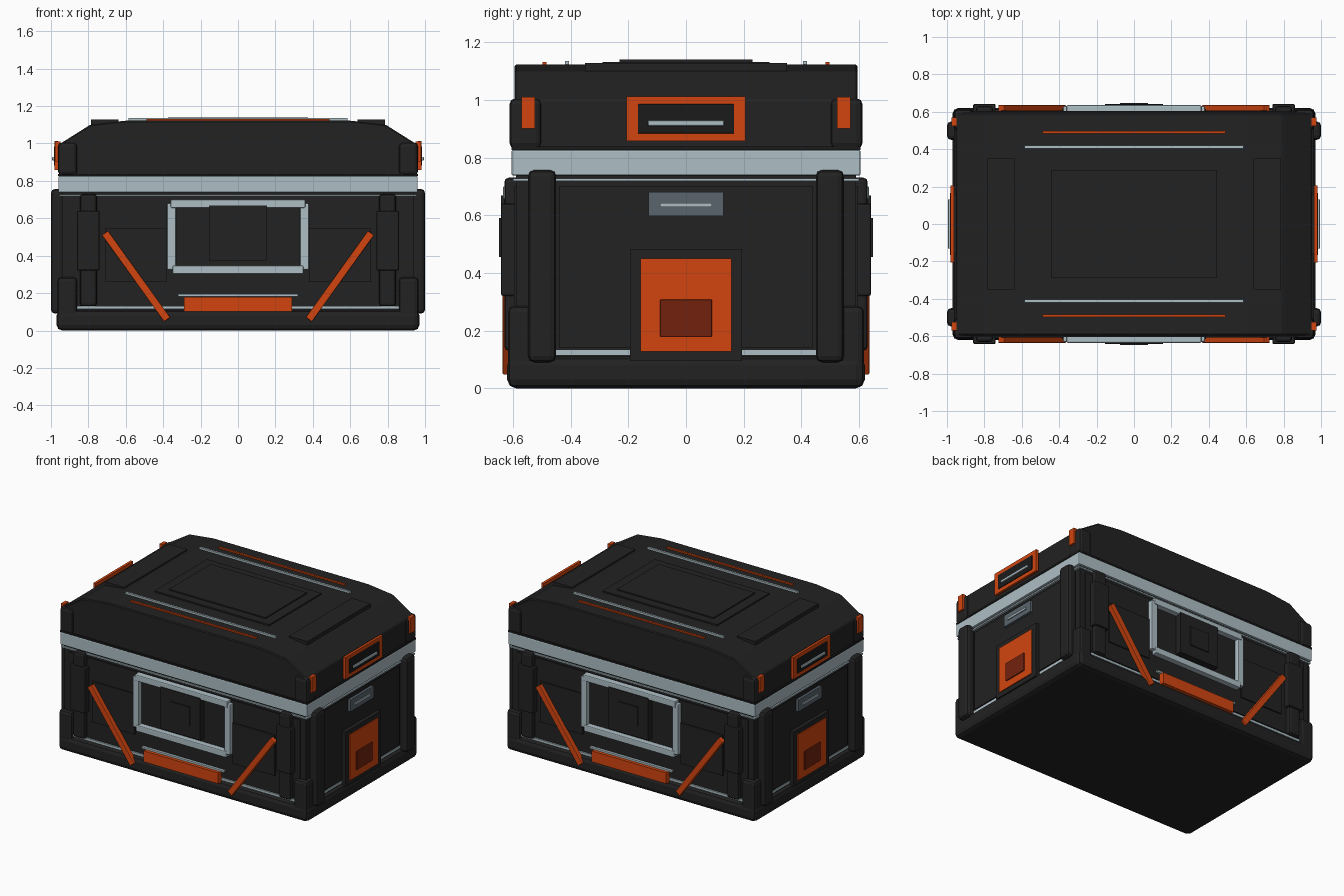
import bpy, bmesh, math
from mathutils import Matrix, Vector

cube = bpy.data.objects.get("Cube")
if cube:
    bpy.data.objects.remove(cube, do_unlink=True)


def material(name, rgb):
    m = bpy.data.materials.new(name)
    m.use_nodes = True
    m.diffuse_color = (*rgb, 1)
    bsdf = m.node_tree.nodes["Principled BSDF"]
    bsdf.inputs["Base Color"].default_value = (*rgb, 1)
    bsdf.inputs["Roughness"].default_value = 0.6
    return m


BLACK = material("charcoal", (0.016, 0.016, 0.016))
DARK = material("deep charcoal", (0.011, 0.011, 0.011))
ORANGE = material("orange", (0.65, 0.06, 0.005))
RUST = material("dark rust", (0.17, 0.016, 0.004))
SILVER = material("silver", (0.42, 0.52, 0.56))
STEEL = material("blue steel", (0.10, 0.13, 0.155))


def finish(name, bm, mat, bevel=0, segments=2):
    if bevel:
        bmesh.ops.bevel(bm, geom=bm.edges[:], offset=bevel, segments=segments,
                        profile=0.5, affect='EDGES')
    bmesh.ops.recalc_face_normals(bm, faces=bm.faces[:])
    mesh = bpy.data.meshes.new(name)
    bm.to_mesh(mesh)
    bm.free()
    mesh.materials.append(mat)
    ob = bpy.data.objects.new(name, mesh)
    bpy.context.collection.objects.link(ob)
    return ob


def box(name, mat, x, y, z, bevel=0, tilt=0):
    """Box from three (low, high) ranges, optionally tilted about y."""
    lo, hi = Vector((x[0], y[0], z[0])), Vector((x[1], y[1], z[1]))
    bm = bmesh.new()
    bmesh.ops.create_cube(bm, size=1)
    bmesh.ops.scale(bm, vec=hi - lo, verts=bm.verts)
    if bevel:
        bmesh.ops.bevel(bm, geom=bm.edges[:], offset=bevel, segments=2,
                        profile=0.5, affect='EDGES')
    bmesh.ops.transform(bm, matrix=Matrix.Translation((lo + hi) / 2)
                        @ Matrix.Rotation(tilt, 4, 'Y'), verts=bm.verts)
    return finish(name, bm, mat)


def flip(r, s):
    return r if s > 0 else (-r[1], -r[0])


def mid(w):
    return (-w, w)


def mirrored(name, mat, x, y, z, bevel=0, tilt=0, mx=True, my=True):
    """Repeat a box across the chosen mirror planes."""
    for sx in ((1, -1) if mx else (1,)):
        for sy in ((1, -1) if my else (1,)):
            tag = ("_left" if sx > 0 else "_right") if mx else ""
            tag += ("_back" if sy > 0 else "_front") if my else ""
            box(name + tag, mat, flip(x, sx), flip(y, sy), z, bevel, tilt * sx)


def face_part(name, mat, x, y, z, bevel=0):
    """Centred part on the front and back."""
    mirrored(name, mat, mid(x), y, z, bevel, mx=False)


def end_part(name, mat, x, y, z, bevel=0):
    """Centred part on the left and right ends."""
    mirrored(name, mat, x, mid(y), z, bevel, my=False)


# Main shell
box("base", BLACK, mid(0.97), mid(0.62), (0, 0.11), 0.03)
box("body", BLACK, mid(0.94), mid(0.59), (0.08, 0.74))
box("trim_lower", SILVER, mid(0.945), mid(0.6), (0.115, 0.132))
box("trim_upper", SILVER, mid(0.955), mid(0.6), (0.718, 0.728))
box("band", SILVER, mid(0.96), mid(0.605), (0.738, 0.826), 0.005)
box("band_seal", DARK, mid(0.962), mid(0.605), (0.826, 0.838))

# Lid: half profile mirrored and extruded front to back
half = [(0.95, 0.83), (0.95, 1.0), (0.925, 1.015), (0.79, 1.1), (0.6, 1.122)]
outline = half + [(-x, z) for x, z in reversed(half)]
bm = bmesh.new()
face = bm.faces.new([bm.verts.new((x, -0.595, z)) for x, z in outline])
out = bmesh.ops.extrude_face_region(bm, geom=[face])
bmesh.ops.translate(bm, vec=(0, 1.19, 0),
                    verts=[v for v in out["geom"] if isinstance(v, bmesh.types.BMVert)])
finish("lid", bm, BLACK, 0.006, 1)

# Lid top plates and stripes
mirrored("lid_end_plate", BLACK, (0.64, 0.785), mid(0.35), (1.1, 1.127), my=False)
box("lid_plate", BLACK, mid(0.445), mid(0.29), (1.11, 1.132))
box("lid_inner_plate", BLACK, mid(0.375), mid(0.23), (1.12, 1.14))
face_part("lid_silver_stripe", SILVER, 0.585, (0.405, 0.42), (1.115, 1.135))
face_part("lid_orange_stripe", ORANGE, 0.49, (0.484, 0.498), (1.115, 1.131))

# Corner guards and posts
mirrored("lid_corner", BLACK, (0.86, 0.962), (0.5, 0.612), (0.83, 1.005), 0.02)
mirrored("lid_corner_tab", ORANGE, (0.95, 0.975), (0.523, 0.57), (0.9, 1.01))
mirrored("base_corner", BLACK, (0.86, 0.965), (0.52, 0.617), (0.03, 0.285), 0.02)
mirrored("end_post", BLACK, (0.93, 1.0), (0.45, 0.548), (0.09, 0.757), 0.022)
mirrored("face_post", BLACK, (0.755, 0.845), (0.57, 0.63), (0.13, 0.73), 0.015)
mirrored("post_clamp", BLACK, (0.74, 0.86), (0.58, 0.642), (0.32, 0.64), 0.008)

# Front and back panels
face_part("face_panel", BLACK, 0.9, (0.58, 0.597), (0.14, 0.7))
mirrored("side_panel", BLACK, (0.38, 0.71), (0.59, 0.606), (0.26, 0.545))
mirrored("brace", ORANGE, (0.525, 0.565), (0.6, 0.636), (0.005, 0.575), 0.004,
         tilt=math.atan2(0.33, 0.46))
face_part("frame_top", SILVER, 0.36, (0.59, 0.635), (0.655, 0.7), 0.006)
face_part("frame_bottom", SILVER, 0.35, (0.59, 0.635), (0.302, 0.347), 0.006)
mirrored("frame_side", SILVER, (0.332, 0.38), (0.59, 0.63), (0.325, 0.68), 0.006)
face_part("latch_plate", BLACK, 0.155, (0.59, 0.641), (0.375, 0.668))
face_part("latch_boss", BLACK, 0.075, (0.63, 0.648), (0.455, 0.59))
face_part("kick_bar", ORANGE, 0.29, (0.59, 0.634), (0.103, 0.18))
face_part("kick_trim", SILVER, 0.32, (0.59, 0.615), (0.182, 0.195))

# End panels and handles
end_part("end_panel", BLACK, (0.93, 0.947), 0.44, (0.14, 0.7))
end_part("vent_back", BLACK, (0.93, 0.974), 0.195, (0.095, 0.482))
end_part("vent_plate", ORANGE, (0.96, 0.98), 0.158, (0.127, 0.45))
end_part("vent_inset", RUST, (0.97, 0.987), 0.09, (0.177, 0.308), 0.004)
end_part("badge", STEEL, (0.93, 0.965), 0.13, (0.597, 0.68))
end_part("badge_bar", SILVER, (0.95, 0.972), 0.09, (0.629, 0.643))
end_part("handle_mount", BLACK, (0.93, 0.966), 0.16, (0.88, 0.98))
end_part("handle_plate", ORANGE, (0.962, 0.98), 0.206, (0.857, 1.012))
end_part("handle_recess", DARK, (0.97, 0.985), 0.167, (0.883, 0.985), 0.004)
end_part("handle_bar", SILVER, (0.975, 0.994), 0.132, (0.91, 0.928), 0.004)
